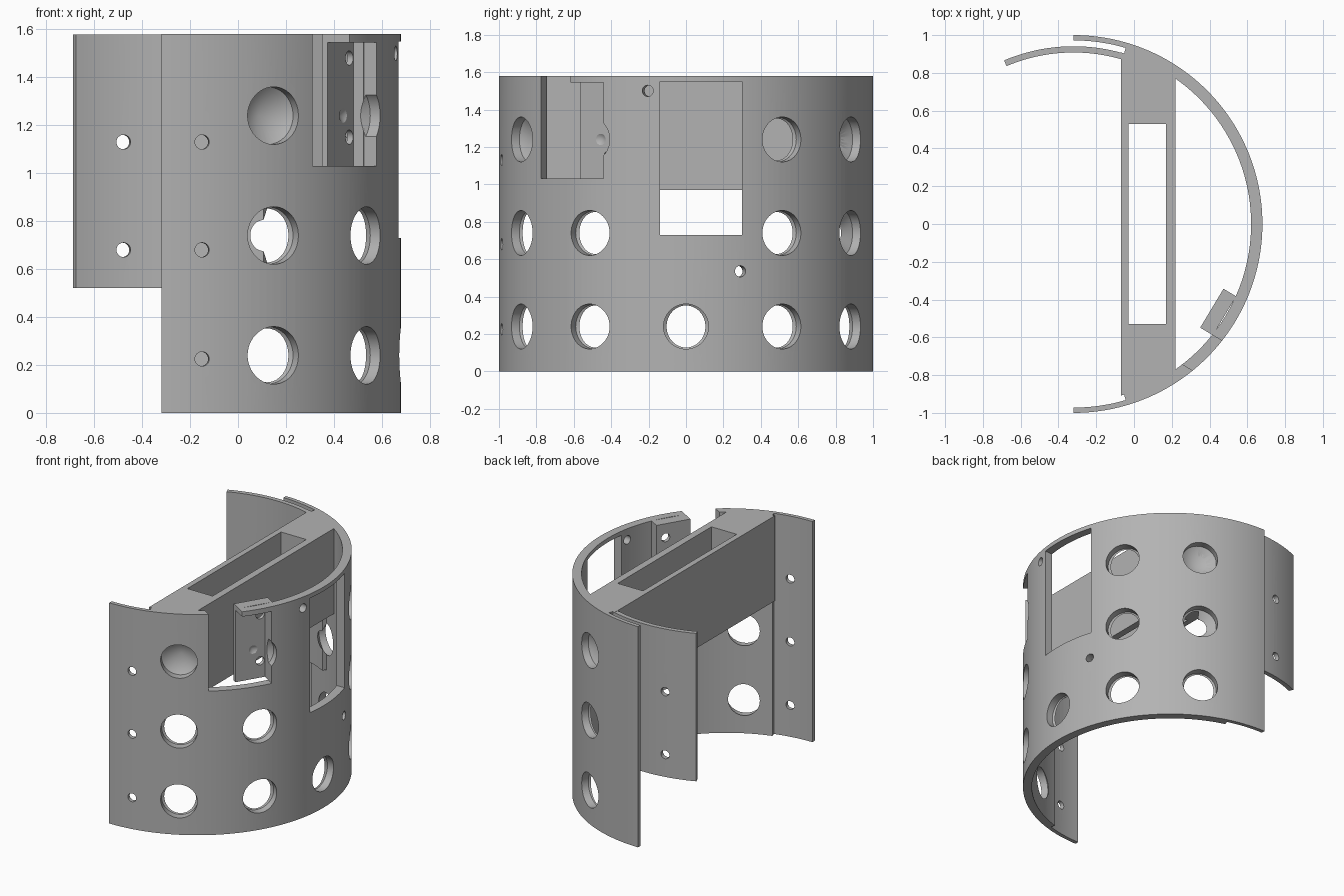
import bpy, bmesh
from math import radians, cos, sin, pi
from mathutils import Matrix

if "Cube" in bpy.data.objects:
    bpy.data.objects.remove(bpy.data.objects["Cube"])

TOP = 1.58
AXIS_X = -0.32          # axis of the curved shell; parts are built around it
TILT = -31              # direction of the sensor pocket

grey = bpy.data.materials.new("plain_grey")
grey.use_nodes = True
grey.diffuse_color = (0.45, 0.45, 0.45, 1)
grey.node_tree.nodes["Principled BSDF"].inputs["Base Color"].default_value = grey.diffuse_color


def finish(name, bm):
    bmesh.ops.recalc_face_normals(bm, faces=bm.faces)
    mesh = bpy.data.meshes.new(name)
    bm.to_mesh(mesh)
    bm.free()
    mesh.materials.append(grey)
    obj = bpy.data.objects.new(name, mesh)
    bpy.context.collection.objects.link(obj)
    return obj


def prism(name, points, z0, z1):
    bm = bmesh.new()
    face = bm.faces.new([bm.verts.new((x, y, z0)) for x, y in points])
    up = bmesh.ops.extrude_face_region(bm, geom=[face])["geom"]
    bmesh.ops.translate(bm, vec=(0, 0, z1 - z0),
                        verts=[v for v in up if isinstance(v, bmesh.types.BMVert)])
    return finish(name, bm)


def arc(r, a0, a1):
    n = max(2, int(abs(a1 - a0) / 2))
    angles = [radians(a0 + (a1 - a0) * i / n) for i in range(n + 1)]
    return [(r * cos(a), r * sin(a)) for a in angles]


def box(name, xs, ys, zs, turn=0):
    obj = prism(name, [(xs[0], ys[0]), (xs[1], ys[0]), (xs[1], ys[1]), (xs[0], ys[1])], *zs)
    obj.data.transform(Matrix.Rotation(radians(turn), 4, 'Z'))
    return obj


def drill(angle, z, radius, r0, r1, tip=0, side=0):
    # Radial drill, optionally with a conical point
    bm = bmesh.new()
    bmesh.ops.create_cone(bm, cap_ends=True, segments=48, radius1=radius,
                          radius2=radius, depth=r1 - r0)
    if tip:
        cap = min(bm.faces, key=lambda f: f.calc_center_median().z)
        point = bmesh.ops.poke(bm, faces=[cap])["verts"][0]
        point.co.z -= tip
    place = (Matrix.Rotation(radians(angle), 4, 'Z')
             @ Matrix.Translation(((r0 + r1) / 2, side, z))
             @ Matrix.Rotation(pi / 2, 4, 'Y'))
    bmesh.ops.transform(bm, matrix=place, verts=bm.verts)
    return finish("cutter", bm)


def carve(obj, cutters, operation='DIFFERENCE'):
    bpy.context.view_layer.objects.active = obj
    for cutter in cutters:
        cutter.hide_render = True
        mod = obj.modifiers.new("cut", 'BOOLEAN')
        mod.operation = operation
        mod.solver = 'EXACT'
        mod.object = cutter
        bpy.ops.object.modifier_apply(modifier=mod.name)


# Half-round shell with thin lips at both ends
STEP, LIP, INNER = 73.5, 0.972, 0.94
shell = prism("shell", arc(1, -90, 90) + arc(LIP, 90, STEP)
              + arc(INNER, STEP, -STEP) + arc(LIP, -STEP, -90), 0, TOP)

# Curved rear flap
flap = prism("rear_flap", arc(0.941, 62, 113) + arc(0.908, 113, 62), 0.52, TOP - 0.001)

# Bulkhead across the shell, rounded to the wall and slotted
bulkhead = box("bulkhead", (0.25, 0.54), (-0.99, 0.99), (0.97, TOP))
rounding = prism("cutter", arc(0.942, -90, 90), 0.5, 2)
slot = box("cutter", (0.29, 0.49), (-0.53, 0.53), (0.5, 2))
carve(bulkhead, [rounding], 'INTERSECT')
carve(bulkhead, [slot])

# Sensor mount behind the pocket
mount = box("sensor_mount", (0.857, 0.935), (-0.125, 0.115), (1.03, TOP), TILT)
recess = box("cutter", (0.885, 1.1), (-0.2, 0.083), (0.9, 1.545), TILT)
carve(mount, [recess])

# Large drilled holes in three rows
big = {(a, z): drill(a, z, 0.12, 0.945, 1.1, 0.08)
       for z in (0.24, 0.74, 1.24) for a in (-62, -31, 0, 31, 62)
       if a or z < 0.5}

# Openings and small holes in the shell
window = box("cutter", (0.7, 1.1), (-0.14, 0.30), (0.73, 1.55))
pocket = box("cutter", (0.7, 1.1), (-0.125, 0.083), (1.03, 1.545), TILT)
gap = box("cutter", (0.7, 1.1), (-0.34, -0.12499), (1.03, 2), TILT)
lip_holes = [drill(-80.2, z, 0.03, 0.9, 1.1) for z in (0.225, 0.68, 1.13)]
wall_holes = [drill(16.9, 0.535, 0.03, 0.9, 1.1), drill(-11.8, 1.5, 0.03, 0.9, 1.1)]
flap_holes = [drill(100, z, 0.03, 0.85, 1) for z in (0.68, 1.13)]
mount_holes = [drill(TILT, z, 0.03, 0.8, 0.9, side=0.05) for z in (1.15, 1.48)]

carve(shell, list(big.values()) + [window, gap, pocket] + lip_holes + wall_holes)
carve(flap, [big[62, 0.74], big[62, 1.24]] + flap_holes)
carve(bulkhead, [big[-62, 1.24], big[62, 1.24]])
carve(mount, [big[-31, 1.24]] + mount_holes)

# Remove the cutters
for obj in [o for o in bpy.data.objects if o.name.startswith("cutter")]:
    bpy.data.objects.remove(obj)

# Place the parts and smooth the curved walls
bpy.ops.object.select_all(action='DESELECT')
for obj in (shell, flap, bulkhead, mount):
    obj.location.x = AXIS_X
    obj.select_set(True)
bpy.context.view_layer.objects.active = shell
bpy.ops.object.shade_smooth_by_angle(angle=radians(25))
